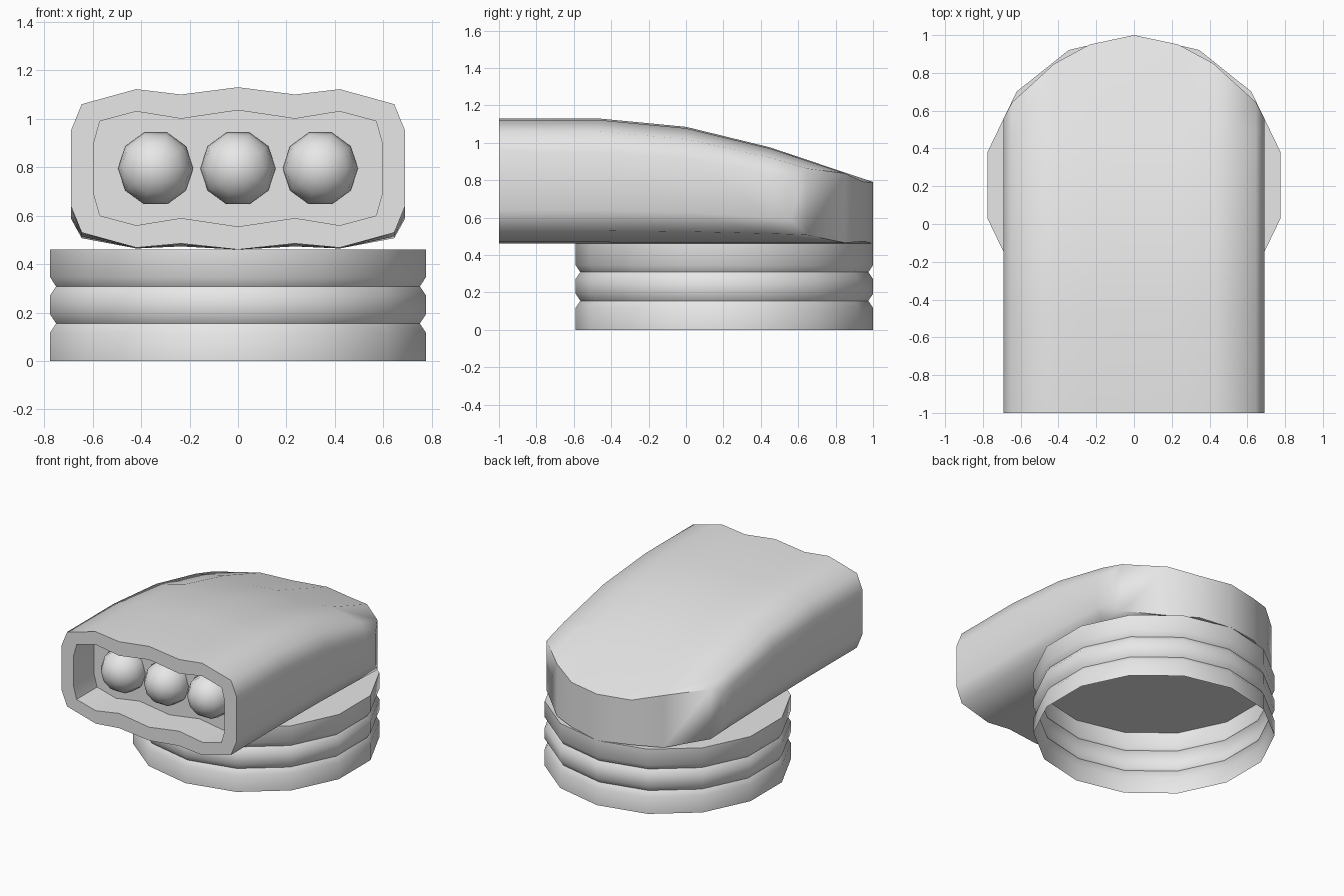
import bpy, bmesh, math
from mathutils import Matrix

if "Cube" in bpy.data.objects:
    bpy.data.objects.remove(bpy.data.objects["Cube"])

grey = bpy.data.materials.new("plain grey")
grey.diffuse_color = (0.8, 0.8, 0.8, 1)
grey.use_nodes = True
grey.node_tree.nodes["Principled BSDF"].inputs["Base Color"].default_value = grey.diffuse_color


def finish(bm, name):
    bmesh.ops.recalc_face_normals(bm, faces=bm.faces)
    mesh = bpy.data.meshes.new(name)
    bm.to_mesh(mesh)
    bm.free()
    mesh.materials.append(grey)
    mesh.shade_smooth()
    mesh.set_sharp_from_angle(angle=math.radians(58))
    obj = bpy.data.objects.new(name, mesh)
    bpy.context.collection.objects.link(obj)
    return obj


def ring(bm, pts):
    return [bm.verts.new(p) for p in pts]


def bridge(bm, a, b):
    n = len(a)
    for i in range(n):
        bm.faces.new((a[i], a[(i + 1) % n], b[(i + 1) % n], b[i]))


def mirrored(half):
    # half outline runs from top centre to bottom centre
    return half + [(-x, z) for x, z in half[-2:0:-1]]


# ribbed round base, open underneath
bm = bmesh.new()
SIDES, CY = 14, 0.205
prev = None
for r, z in [(0.795, 0), (0.795, 0.118), (0.77, 0.155), (0.795, 0.192),
             (0.795, 0.272), (0.77, 0.308), (0.795, 0.345), (0.795, 0.46)]:
    cur = ring(bm, [(r * math.sin(k * math.tau / SIDES),
                     CY + r * math.cos(k * math.tau / SIDES), z) for k in range(SIDES)])
    if prev:
        bridge(bm, prev, cur)
    prev = cur
bm.faces.new(prev)
finish(bm, "ribbed_base")

# scoop hood: scalloped section, tapering down to a rounded back
outer = mirrored([(0, 1.13), (0.235, 1.10), (0.42, 1.122), (0.645, 1.06), (0.69, 0.95),
                  (0.69, 0.64), (0.645, 0.53), (0.42, 0.468), (0.235, 0.485), (0, 0.46)])
inner = mirrored([(0, 1.035), (0.235, 1.0), (0.42, 1.03), (0.57, 0.99), (0.595, 0.9),
                  (0.595, 0.69), (0.57, 0.60), (0.42, 0.56), (0.235, 0.59), (0, 0.555)])
tops = [(-1, 1.13), (-0.47, 1.13), (0, 1.085), (0.45, 0.975), (1, 0.79)]
back_y = {0: 1.0, 0.235: 0.95, 0.42: 0.85, 0.645: 0.645, 0.69: 0.56}


def hood_point(x, z, y):
    for (y0, t0), (y1, t1) in zip(tops, tops[1:]):
        if y <= y1:
            top = t0 + (t1 - t0) * (y - y0) / (y1 - y0)
            break
    return (x, y, 0.46 + (z - 0.46) * (top - 0.46) / 0.67)


bm = bmesh.new()
rings = [ring(bm, [hood_point(x, z, y) for x, z in outer]) for y, _ in tops[:-1]]
rings.append(ring(bm, [hood_point(x, z, back_y[abs(x)]) for x, z in outer]))
for a, b in zip(rings, rings[1:]):
    bridge(bm, a, b)
# curved back wall
end, n = rings[-1], len(outer)
for i in range(-4, 4):
    bm.faces.new([end[k % n] for k in (i, i + 1, 8 - i, 9 - i)])
# front rim and recessed opening
mouth = ring(bm, [(x, -1, z) for x, z in inner])
recess = ring(bm, [(x, -0.77, z) for x, z in inner])
bridge(bm, rings[0], mouth)
bridge(bm, mouth, recess)
for i in range(-4, 4):
    bm.faces.new([recess[k % n] for k in (i, i + 1, 8 - i, 9 - i)])
finish(bm, "scoop_hood")

# three round plugs in the opening
for name, x in (("left", -0.34), ("middle", 0), ("right", 0.34)):
    bm = bmesh.new()
    mat = (Matrix.Translation((x, -0.79, 0.795)) @ Matrix.Rotation(math.pi / 2, 4, 'X')
           @ Matrix.Rotation(math.pi / 2, 4, 'Z'))
    bmesh.ops.create_uvsphere(bm, u_segments=10, v_segments=8, radius=0.155, matrix=mat)
    finish(bm, name + "_plug")
